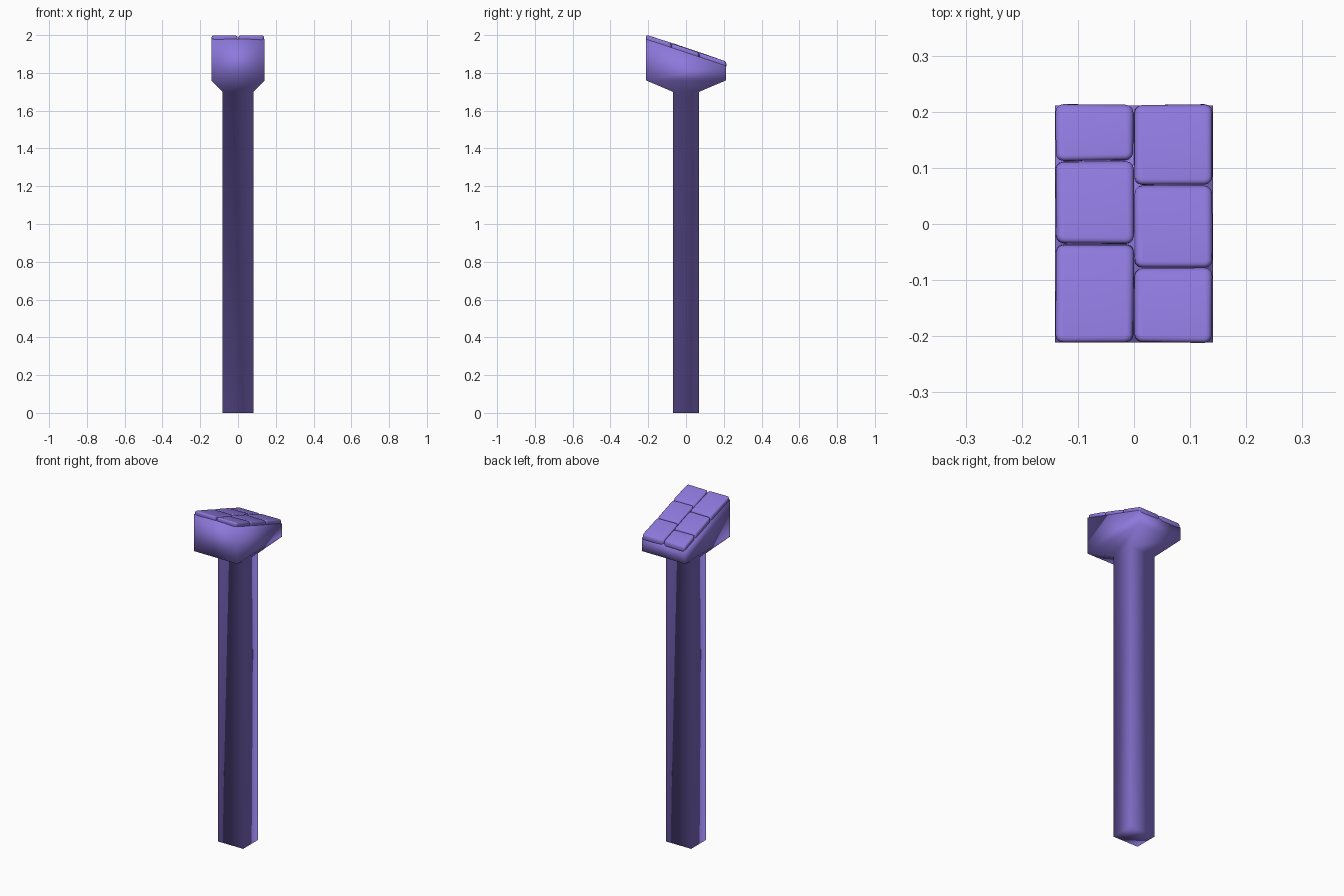
import bpy, bmesh, random
from mathutils import Vector

if "Cube" in bpy.data.objects:
    bpy.data.objects.remove(bpy.data.objects["Cube"])

random.seed(4)
mat = bpy.data.materials.new("purple")
mat.diffuse_color = (0.27, 0.19, 0.72, 1)
mat.use_nodes = True
mat.node_tree.nodes["Principled BSDF"].inputs["Base Color"].default_value = mat.diffuse_color


def finish(bm, name):
    bmesh.ops.recalc_face_normals(bm, faces=bm.faces)
    for f in bm.faces:
        f.smooth = True
    me = bpy.data.meshes.new(name)
    bm.to_mesh(me)
    bm.free()
    me.materials.append(mat)
    ob = bpy.data.objects.new(name, me)
    bpy.context.collection.objects.link(ob)
    return ob


def slope(y):
    # height of the slanted top of the head
    return 1.908 - 0.333 * y


# Post and flared head: stacked rectangular rings (half width, half depth, z)
bm = bmesh.new()
rings = []
for hx, hy, z in [(0.083, 0.07, 0), (0.083, 0.07, 1.70), (0.141, 0.211, 1.76), (0.141, 0.211, None)]:
    corners = [(-hx, -hy), (hx, -hy), (hx, hy), (-hx, hy)]
    rings.append([bm.verts.new((x, y, slope(y) if z is None else z)) for x, y in corners])
for a, b in zip(rings, rings[1:]):
    for i in range(4):
        j = (i + 1) % 4
        bm.faces.new((a[i], a[j], b[j], b[i]))
bm.faces.new(rings[0][::-1])
bm.faces.new(rings[-1])
finish(bm, "post_and_head")


# Rounded, slightly uneven paving stones that follow the slanted top
def stone(name, x0, x1, y0, y1):
    bm = bmesh.new()
    bmesh.ops.create_cube(bm, size=1)
    for v in bm.verts:
        x = x1 if v.co.x > 0 else x0
        y = y1 if v.co.y > 0 else y0
        z = 0.024 + random.uniform(-0.002, 0.002) if v.co.z > 0 else -0.012
        jit = [random.uniform(-0.0015, 0.0015) for _ in range(2)]
        v.co = Vector((x + jit[0], y + jit[1], z))
    upright = [e for e in bm.edges if abs(e.verts[0].co.z - e.verts[1].co.z) > 0.02]
    bmesh.ops.bevel(bm, geom=upright, offset=0.014, segments=3, profile=0.5, affect='EDGES')
    rim = [e for e in bm.edges if abs(e.verts[0].co.z - e.verts[1].co.z) < 0.01]
    bmesh.ops.bevel(bm, geom=rim, offset=0.011, segments=3, profile=0.5, affect='EDGES')
    for v in bm.verts:
        v.co.z += slope(v.co.y)
    finish(bm, name)


columns = {
    "left": (-0.139, -0.001, [-0.211, -0.036, 0.112, 0.214]),
    "right": (0.001, 0.139, [-0.212, -0.078, 0.070, 0.214]),
}
for side, (x0, x1, ys) in columns.items():
    for i in range(3):
        stone(f"{side}_stone_{i + 1}", x0, x1, ys[i] + 0.001, ys[i + 1] - 0.001)
